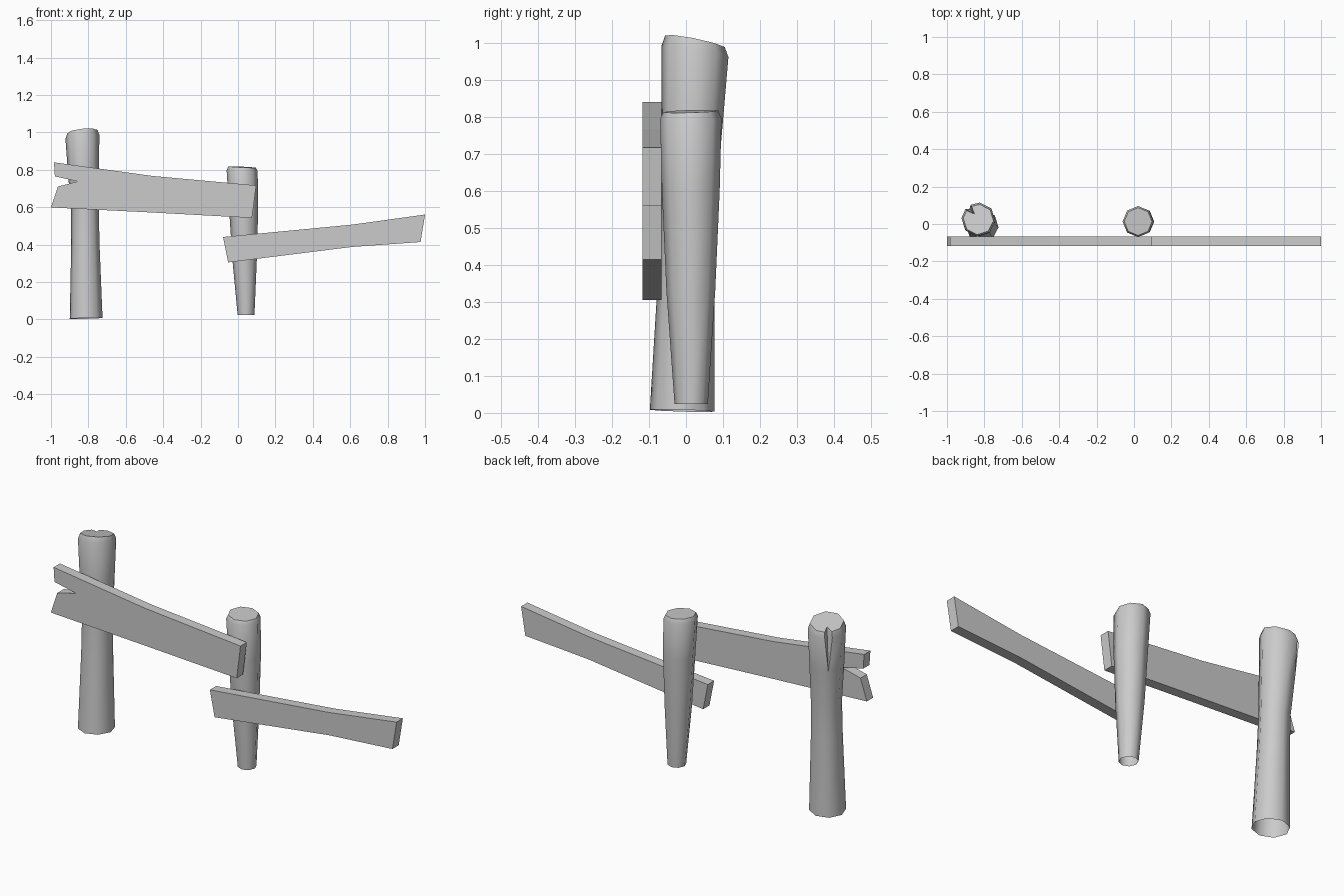
import bpy, bmesh
from math import cos, sin, radians

if "Cube" in bpy.data.objects:
    bpy.data.objects.remove(bpy.data.objects["Cube"])


def finish(bm, name):
    bmesh.ops.remove_doubles(bm, verts=bm.verts, dist=0.0005)
    bmesh.ops.recalc_face_normals(bm, faces=bm.faces)
    me = bpy.data.meshes.new(name)
    bm.to_mesh(me)
    bm.free()
    ob = bpy.data.objects.new(name, me)
    bpy.context.collection.objects.link(ob)
    return ob


def board(name, outline, y0=-0.118, y1=-0.066):
    """Extrude an x-z outline through the board thickness."""
    bm = bmesh.new()
    face = bm.faces.new([bm.verts.new((x, y0, z)) for x, z in outline])
    out = bmesh.ops.extrude_face_region(bm, geom=[face])
    for v in out["geom"]:
        if isinstance(v, bmesh.types.BMVert):
            v.co.y = y1
    return finish(bm, name)


def post(name, rings, turn=0.0, split=False):
    """Loft octagonal rings (x, y, z, radius, tilt x, tilt y, split amount)."""
    bm = bmesh.new()
    loops = []
    for cx, cy, cz, r, tx, ty, s in rings:
        pts = []
        for i in range(8):
            a = turn + 45 * i
            if split and i == 3:  # corner opens into a V-shaped crack
                pts += [(a - 13 * s, 1 - 0.03 * s), (a - 4 * s, 1 - 0.55 * s),
                        (a + 13 * s, 1 - 0.03 * s)]
            else:
                pts.append((a, 1))
        loop = []
        for a, f in pts:
            dx, dy = r * f * cos(radians(a)), r * f * sin(radians(a))
            loop.append(bm.verts.new((cx + dx, cy + dy, cz + tx * dx + ty * dy)))
        loops.append(loop)
    for lo, hi in zip(loops, loops[1:]):
        n = len(lo)
        for i in range(n):
            j = (i + 1) % n
            bm.faces.new((lo[i], lo[j], hi[j], hi[i]))
    bm.faces.new(loops[-1])  # top cap only, the foot is open
    bmesh.ops.dissolve_degenerate(bm, edges=bm.edges, dist=0.0005)
    ob = finish(bm, name)
    bpy.ops.object.select_all(action='DESELECT')
    ob.select_set(True)
    bpy.context.view_layer.objects.active = ob
    bpy.ops.object.shade_smooth_by_angle(angle=radians(50))
    return ob


# Tall post with a crack at the back of its top
post("tall_post", [
    (-0.812, -0.010, 0.006, 0.088, 0.03, -0.03, 0),
    (-0.816, 0.002, 0.40, 0.076, 0, 0, 0),
    (-0.818, 0.008, 0.58, 0.074, 0, 0, 0),
    (-0.826, 0.016, 0.78, 0.083, 0.03, -0.06, 0),
    (-0.832, 0.024, 0.976, 0.091, 0.1, -0.17, 0.9),
    (-0.832, 0.024, 1.004, 0.081, 0.1, -0.2, 1),
], turn=-5, split=True)

# Short tapered post
post("short_post", [
    (0.043, 0.014, 0.024, 0.045, 0, 0, 0),
    (0.035, 0.013, 0.33, 0.066, 0, 0, 0),
    (0.030, 0.013, 0.60, 0.078, 0, 0, 0),
    (0.022, 0.013, 0.795, 0.083, -0.03, 0, 0),
    (0.022, 0.013, 0.815, 0.074, -0.05, 0.03, 0),
])

# Upper plank with a splintered left end
board("upper_plank", [
    (-0.984, 0.84), (-0.979, 0.765), (-0.856, 0.738), (-0.963, 0.711),
    (-1.0, 0.599), (-0.46, 0.572), (0.075, 0.543), (0.097, 0.717),
    (-0.455, 0.767)])

# Lower plank
board("lower_plank", [
    (-0.08, 0.441), (-0.053, 0.305), (0.61, 0.388), (0.976, 0.414),
    (1.0, 0.561), (0.61, 0.507)])
